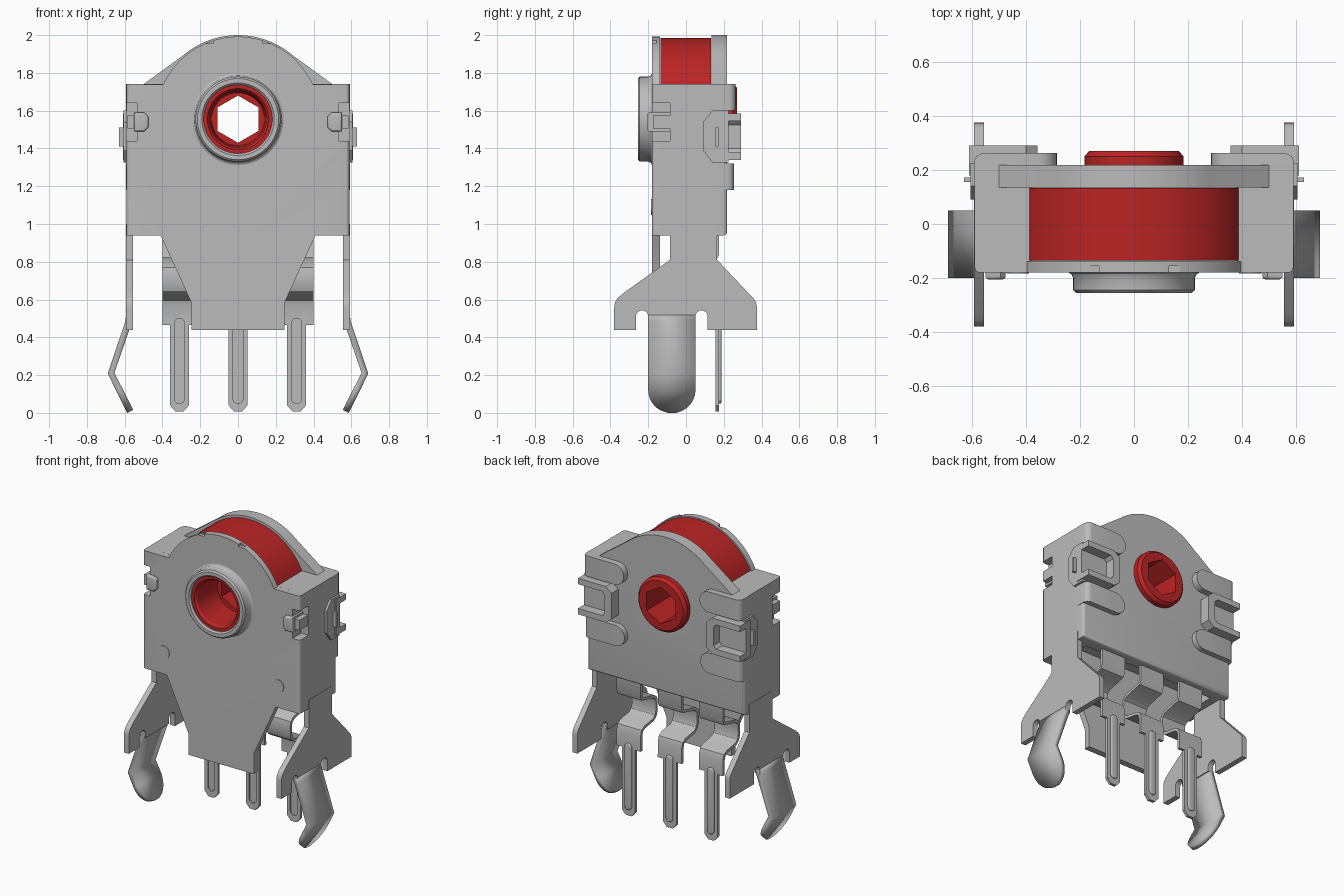
import bpy, bmesh
from math import sin, cos, pi, radians, sqrt

cube = bpy.data.objects.get("Cube")
if cube:
    bpy.data.objects.remove(cube)


def material(name, rgb):
    m = bpy.data.materials.new(name)
    m.use_nodes = True
    m.diffuse_color = (*rgb, 1)
    m.node_tree.nodes["Principled BSDF"].inputs["Base Color"].default_value = (*rgb, 1)
    return m


GREY = material("light grey", (0.5, 0.5, 0.5))
RED = material("wheel red", (0.5, 0.018, 0.018))
AXLE = 1.555
parts = []


def finish(name, bm, mat, mirror=False):
    bmesh.ops.remove_doubles(bm, verts=bm.verts, dist=1e-5)
    bmesh.ops.recalc_face_normals(bm, faces=bm.faces)
    me = bpy.data.meshes.new(name)
    bm.to_mesh(me)
    bm.free()
    me.materials.append(mat)
    ob = bpy.data.objects.new(name, me)
    bpy.context.collection.objects.link(ob)
    if mirror:
        ob.modifiers.new("mirror", "MIRROR")
    parts.append(ob)
    return ob


def prism(name, pts, a, b, axis="y", mirror=False, mat=GREY, bevel=None, width=0.02):
    """Extrude an outline along x or y; bevel is a rule picking edges to round."""
    bm = bmesh.new()
    place = (lambda p: (p[0], a, p[1])) if axis == "y" else (lambda p: (a, p[0], p[1]))
    face = bm.faces.new([bm.verts.new(place(p)) for p in pts])
    new = bmesh.ops.extrude_face_region(bm, geom=[face])["geom"]
    step = (0, b - a, 0) if axis == "y" else (b - a, 0, 0)
    bmesh.ops.translate(bm, vec=step, verts=[v for v in new if isinstance(v, bmesh.types.BMVert)])
    if bevel:
        edges = [e for e in bm.edges if all(bevel(v.co) for v in e.verts)]
        bmesh.ops.bevel(bm, geom=edges, offset=width, segments=4, profile=0.5, affect="EDGES")
    return finish(name, bm, mat, mirror)


def rect(u0, u1, v0, v1):
    return [(u0, v0), (u1, v0), (u1, v1), (u0, v1)]


def arc(cu, cv, r, start, end, n=12):
    return [(cu + r * cos(radians(start + (end - start) * i / n)),
             cv + r * sin(radians(start + (end - start) * i / n))) for i in range(n + 1)]


def lathe(name, profile, mat):
    """Spin a (radius, y) profile about the wheel axle."""
    bm = bmesh.new()
    vs = [bm.verts.new((r, y, AXLE)) for r, y in profile]
    edges = [bm.edges.new(p) for p in zip(vs, vs[1:])]
    bmesh.ops.spin(bm, geom=vs + edges, cent=(0, 0, AXLE), axis=(0, 1, 0),
                   angle=2 * pi, steps=64, use_merge=True)
    return finish(name, bm, mat)


def sheet(name, rows, thick, axis="y", centre=0, mirror=False):
    """Bent metal strip: rows of (depth, height, half width)."""
    bm = bmesh.new()
    pairs = []
    for d, z, w in rows:
        ends = (centre - w, centre + w)
        pairs.append([bm.verts.new((e, d, z) if axis == "y" else (d, e, z)) for e in ends])
    for (a, b), (c, d) in zip(pairs, pairs[1:]):
        bm.faces.new((a, b, d, c))
    ob = finish(name, bm, GREY)
    mod = ob.modifiers.new("thickness", "SOLIDIFY")
    mod.thickness, mod.offset = thick, 0
    if mirror:
        ob.modifiers.new("mirror", "MIRROR")
    return ob


def bake(ob):
    dg = bpy.context.evaluated_depsgraph_get()
    ob.data = bpy.data.meshes.new_from_object(ob.evaluated_get(dg))
    ob.modifiers.clear()


def cut(ob, cutter):
    mod = ob.modifiers.new("cut", "BOOLEAN")
    mod.operation, mod.solver, mod.object = "DIFFERENCE", "EXACT", cutter
    bake(ob)


def discard(ob):
    parts.remove(ob)
    bpy.data.objects.remove(ob)


# Housing: front plate, hollow middle and rear plate
shoulder = [(0.41, 0.94), (0.59, 0.94), (0.59, 1.74)]
flip = lambda pts: [(-x, z) for x, z in reversed(pts)]
half = [(0.245, 0.44), (0.245, 0.58)] + shoulder
dome = arc(0, AXLE, 0.437, 25, 155, 40)
front_plate = prism("front_plate", half + dome + flip(half), -0.18, -0.138,
                    bevel=lambda c: abs(c.x) > 0.58 and c.y < -0.17)
u = [(0.5, 1.1), (0.5, 0.94), (0.59, 0.94), (0.59, 1.74)]
housing = prism("housing", u + flip(u), -0.138, 0.135)
rear_half = [(0.59, 0.94), (0.59, 1.74), (0.5, 1.74)]
rear_plate = prism("rear_plate", rear_half + arc(0, AXLE, 0.445, 50, 130, 32) + flip(rear_half),
                   0.135, 0.218, bevel=lambda c: abs(c.x) > 0.58 and c.y > 0.2)

# Axle hole, front corner notches and small nicks in the dome
hole = prism("hole_cutter", arc(0, AXLE, 0.182, 0, 360, 64)[:-1], -0.5, 0.5)
notch = prism("notch_cutter", rect(0.535, 0.65, 1.44, 1.64), -0.3, -0.085, mirror=True)
nick = prism("nick_cutter", rect(0.13, 0.17, 1.955, 2.1), -0.3, -0.155, mirror=True)
for ob in (front_plate, housing, rear_plate):
    cut(ob, hole)
for ob in (front_plate, housing):
    cut(ob, notch)
cut(front_plate, nick)
for ob in (hole, notch, nick):
    discard(ob)

# Raised collar around the axle
lathe("front_collar", [(0.182, -0.15), (0.182, -0.245), (0.192, -0.255), (0.215, -0.255),
                       (0.225, -0.245), (0.225, -0.2), (0.232, -0.186), (0.245, -0.178),
                       (0.245, -0.15), (0.182, -0.15)], GREY)

# Red wheel with a hexagonal bore
wheel = lathe("wheel", [(0, -0.02), (0.14, -0.02), (0.15, -0.222), (0.162, -0.238), (0.183, -0.238),
                        (0.183, -0.136), (0.43, -0.136), (0.43, 0.133), (0.184, 0.133),
                        (0.184, 0.25), (0.166, 0.27), (0, 0.27)], RED)
hexagon = prism("hex_cutter", arc(0, AXLE, 0.125, 30, 390, 6)[:-1], -0.5, 0.5)
cut(wheel, hexagon)
discard(hexagon)

# Moulding marks on the front
prism("front_mark", arc(0.43, 1.09, 0.042, 0, 360, 24)[:-1], -0.184, -0.175, mirror=True)

# Small front latches in the corner notches
prism("front_latch", [(0.475, 1.51), (0.495, 1.49), (0.55, 1.49), (0.55, 1.59), (0.495, 1.59),
                      (0.475, 1.57)], -0.205, -0.08, mirror=True,
      bevel=lambda c: c.y < -0.2, width=0.012)
prism("latch_strap", rect(0.53, 0.585, 1.505, 1.575), -0.175, -0.08, mirror=True)

# Rounded fingers wrapping the rear corners
for name, z, back in (("upper_finger", 1.67, 0.262), ("lower_finger", 1.25, 0.254)):
    prism(name, [(0.592, z - 0.07), (0.592, z + 0.07)] + arc(0.355, z, 0.07, 90, 270),
          0.16, back, mirror=True, bevel=lambda c: c.x > 0.59 and c.y > 0.2, width=0.035)

# Rear clips: chamfered block with a pocket open to the back and the side
clip = prism("rear_clip", [(0.61, 1.34), (0.61, 1.585), (0.4, 1.585), (0.357, 1.55),
                           (0.357, 1.375), (0.4, 1.34)], 0.18, 0.29)
pocket = prism("pocket_cutter", [(0.7, 1.38), (0.7, 1.545), (0.43, 1.545), (0.41, 1.525),
                                 (0.41, 1.4), (0.43, 1.38)], 0.225, 0.5)
cut(clip, pocket)
discard(pocket)
clip.modifiers.new("mirror", "MIRROR")
prism("clip_side_plate", [(0.09, 1.39), (0.14, 1.325), (0.225, 1.325), (0.225, 1.6),
                          (0.14, 1.6), (0.09, 1.54)], 0.58, 0.605, "x", mirror=True)
prism("clip_nub", rect(0.155, 0.172, 1.41, 1.51), 0.6, 0.63, "x", mirror=True)

# Side brackets with two feet and slots beside the spring leg
bracket = ([(-0.085, 1.0), (-0.085, 0.81), (-0.33, 0.635)] + arc(-0.31, 0.56, 0.07, 130, 180, 5)
           + [(-0.38, 0.44), (-0.265, 0.44)] + arc(-0.2325, 0.51, 0.0325, 180, 0)
           + [(-0.2, 0.48), (0.05, 0.48)] + arc(0.0825, 0.51, 0.0325, 180, 0)
           + [(0.115, 0.44), (0.375, 0.44)] + arc(0.305, 0.56, 0.07, 0, 50, 5)
           + [(0.165, 0.81), (0.165, 1.0)])
prism("side_bracket", bracket, 0.555, 0.592, "x", mirror=True)

# Bent spring legs with rounded tips
W = 0.125
leg = [(0.574, 0.52, W), (0.58, 0.48, W), (0.672, 0.21, W)]
for i in range(11):
    z = 0.13 - 0.122 * i / 10
    w = W * sqrt(max(0.01, 1 - ((0.13 - z) / 0.124) ** 2))
    leg.append((0.672 - 0.1 * (0.21 - z) / 0.2, z, w))
sheet("spring_leg", leg, 0.035, "x", -0.075, mirror=True)

# Terminals: jogged straps narrowing to pins with a pressed rib
B = 0.09
jog = ([(0.165, 1.0, B), (0.165, 0.84, B), (0.155, 0.815, B), (0.03, 0.785, B), (0.005, 0.765, B),
        (0.0, 0.74, B), (0.0, 0.68, B), (0.01, 0.65, B), (0.035, 0.63, B), (0.13, 0.615, B),
        (0.155, 0.6, B), (0.165, 0.57, B), (0.165, 0.465, B), (0.165, 0.4649, 0.05),
        (0.165, 0.04, 0.05), (0.165, 0.008, 0.022)])
for side, x in (("left", 0.31), ("middle", 0), ("right", -0.31)):
    terminal = sheet(side + "_terminal", jog, 0.02, centre=x)
    bake(terminal)
    slot = arc(x, 0.475, 0.026, 0, 180) + arc(x, 0.075, 0.026, 180, 360)
    groove = prism("groove_cutter", slot, 0.1, 0.165)
    cut(terminal, groove)
    discard(groove)
    prism(side + "_terminal_rib", slot, 0.17, 0.187,
          bevel=lambda c: c.y > 0.18, width=0.008)

# Smooth the rounded surfaces, keep the corners crisp
bpy.ops.object.select_all(action="DESELECT")
for ob in parts:
    ob.select_set(True)
bpy.context.view_layer.objects.active = parts[0]
bpy.ops.object.shade_smooth_by_angle(angle=radians(30))
